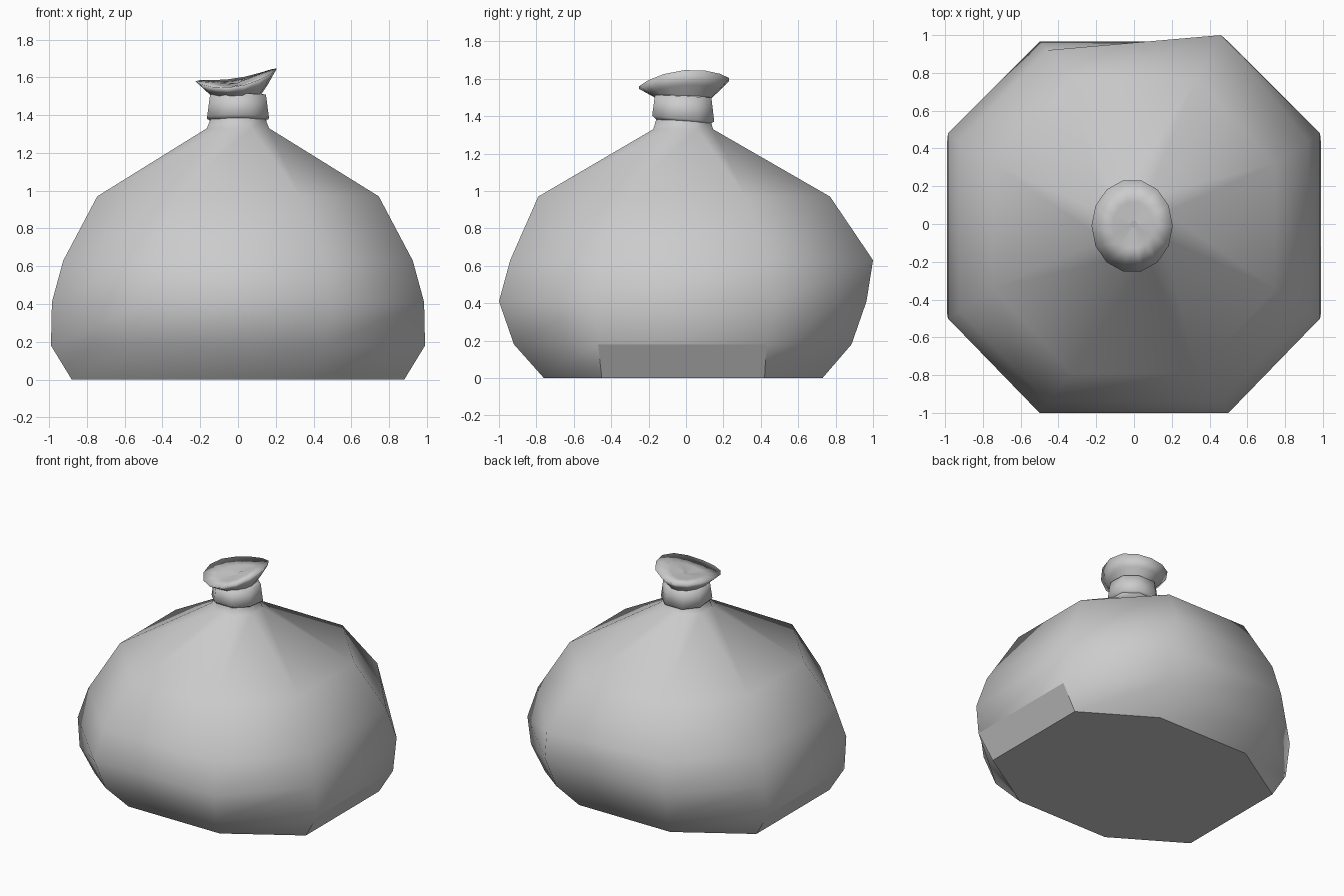
import bpy, bmesh
from math import sin, cos, pi

if "Cube" in bpy.data.objects:
    bpy.data.objects.remove(bpy.data.objects["Cube"])


def loft(name, rings, cap_bottom=True, cap_top=True, flat=lambda f: False):
    """Skin a stack of equal-count point rings."""
    bm = bmesh.new()
    loops = [[bm.verts.new(p) for p in r] for r in rings]
    n = len(loops[0])
    for a, b in zip(loops, loops[1:]):
        for i in range(n):
            j = (i + 1) % n
            bm.faces.new((a[i], a[j], b[j], b[i]))
    if cap_bottom:
        bm.faces.new(loops[0][::-1])
    if cap_top:
        bm.faces.new(loops[-1])
    bm.normal_update()
    for f in bm.faces:
        f.smooth = not (flat(f) or len(f.verts) > 4)
    me = bpy.data.meshes.new(name)
    bm.to_mesh(me)
    bm.free()
    ob = bpy.data.objects.new(name, me)
    bpy.context.collection.objects.link(ob)
    return ob


def octagon(z, x, y0, y1, cx, cy0, cy1):
    """Eight corners: half width x, depth y0..y1, side lengths cx and cy0..cy1."""
    return [(-cx, y0, z), (cx, y0, z), (x, cy0, z), (x, cy1, z),
            (cx, y1, z), (-cx, y1, z), (-x, cy1, z), (-x, cy0, z)]


# bag body, pinched at the neck
profile = [(0.00, 0.88, -0.76, 0.73, 0.38, -0.45, 0.42),
           (0.18, 0.99, -0.92, 0.885, 0.46, -0.47, 0.43),
           (0.41, 0.985, -1.00, 0.965, 0.50, -0.50, 0.48),
           (0.63, 0.925, -0.94, 0.92, 0.46, -0.46, 0.44),
           (0.97, 0.745, -0.79, 0.77, 0.33, -0.34, 0.32),
           (1.33, 0.165, -0.175, 0.145, 0.07, -0.08, 0.06),
           (1.38, 0.145, -0.16, 0.13, 0.06, -0.07, 0.055),
           (1.47, 0.13, -0.14, 0.11, 0.055, -0.06, 0.05)]
body = [octagon(*p) for p in profile]
body[3][4] = (0.46, 1.0, 0.63)  # bulge at the back right corner
loft("bag_body", body,
     flat=lambda f: f.calc_center_median().z < 0.15 and abs(f.calc_center_median().x) > 0.8)


# slanted tie band
def band_ring(z, r, tilt):
    pts = octagon(z, r, -r - 0.018, r - 0.012, r * 0.45, -r * 0.5, r * 0.4)
    return [(x, y, z - tilt * y) for x, y, z in pts]


loft("tie_band", [band_ring(1.37, 0.14, 0.08), band_ring(1.385, 0.163, 0.1),
                  band_ring(1.505, 0.148, 0.05), band_ring(1.51, 0.12, 0.03)])


# flared, tilted bag mouth with a shallow dish inside
def mouth_ring(s, dz, lift):
    pts = []
    for i in range(14):
        a = 2 * pi * i / 14
        x, y = 0.215 * cos(a) - 0.01, 0.247 * sin(a) - 0.01
        tilt = 0.155 * x + 0.09 * y + 0.02 * cos(2 * a)
        pts.append((x * s, y * s, dz + tilt * lift))
    return pts


loft("bag_mouth", [mouth_ring(0.58, 1.495, 0.15), mouth_ring(0.78, 1.54, 0.5),
                   mouth_ring(1.0, 1.595, 1.0), mouth_ring(0.5, 1.58, 0.6),
                   mouth_ring(0.08, 1.57, 0.2)])
